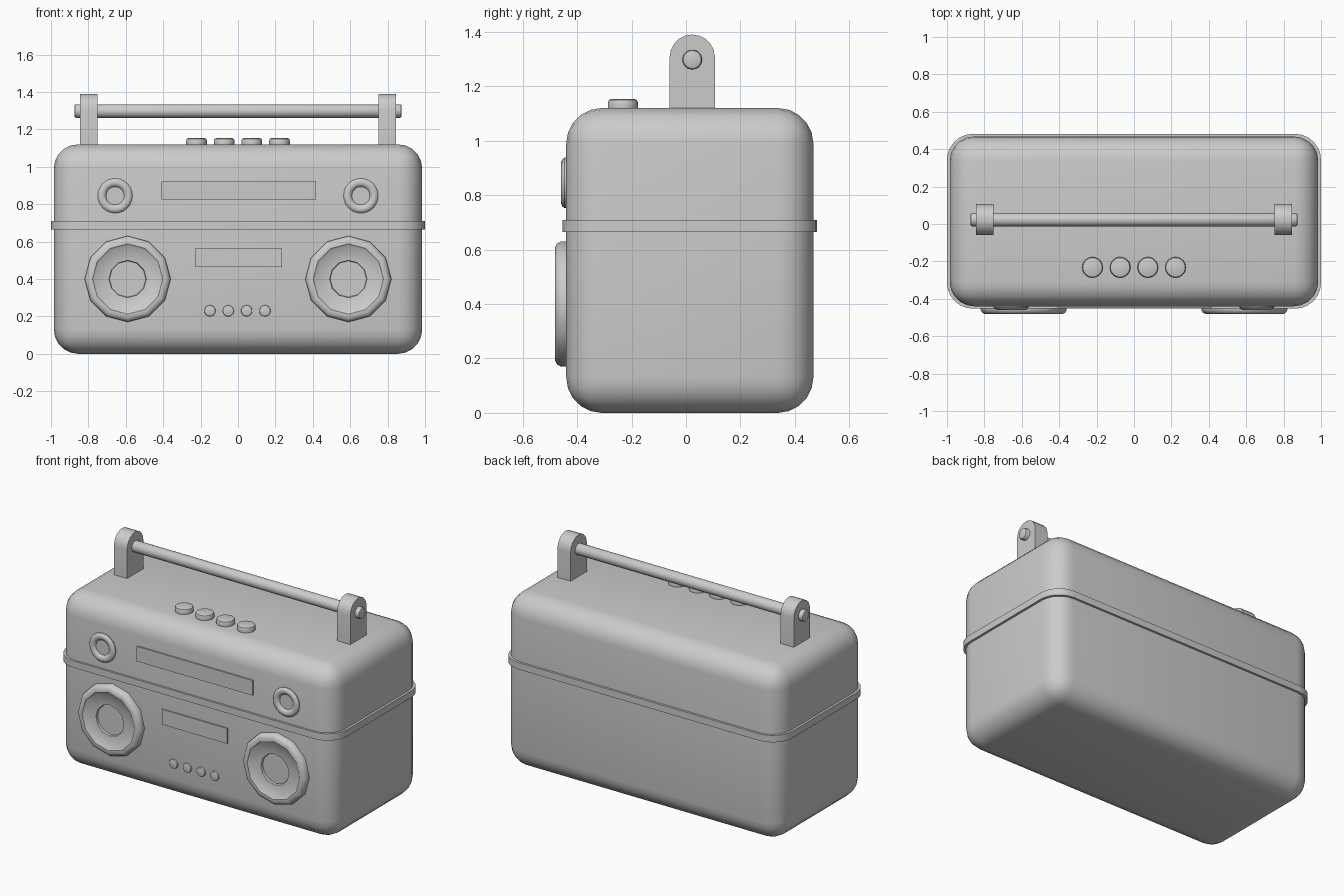
import bpy
from math import cos, pi, radians, sin
from mathutils import Matrix, Vector

cube = bpy.data.objects.get("Cube")
if cube:
    bpy.data.objects.remove(cube, do_unlink=True)

grey = bpy.data.materials.new("plain grey")
grey.use_nodes = True
colour = (0.6, 0.6, 0.6, 1)
grey.diffuse_color = colour
grey.node_tree.nodes["Principled BSDF"].inputs["Base Color"].default_value = colour


def finish(obj, name, bevel=0, segments=2, angle=35):
    obj.name = name
    obj.data.materials.append(grey)
    bpy.ops.object.select_all(action="DESELECT")
    obj.select_set(True)
    bpy.context.view_layer.objects.active = obj
    if bevel:
        mod = obj.modifiers.new("Rounded edges", "BEVEL")
        mod.width, mod.segments = bevel, segments
        mod.limit_method = "ANGLE"
        mod.angle_limit = radians(40)
        bpy.ops.object.modifier_apply(modifier=mod.name)
    bpy.ops.object.shade_smooth_by_angle(angle=radians(angle))
    return obj


def mesh_object(name, verts, faces, **kw):
    mesh = bpy.data.meshes.new(name)
    mesh.from_pydata(verts, [], faces)
    mesh.update()
    obj = bpy.data.objects.new(name, mesh)
    bpy.context.collection.objects.link(obj)
    return finish(obj, name, **kw)


def box(name, low, high, **kw):
    low, high = Vector(low), Vector(high)
    bpy.ops.mesh.primitive_cube_add(size=1)
    obj = bpy.context.object
    obj.data.transform(Matrix.Translation((low + high) / 2) @ Matrix.Diagonal((*(high - low), 1)))
    return finish(obj, name, **kw)


def rod(name, centre, radius, depth, axis, sides=32, **kw):
    bpy.ops.mesh.primitive_cylinder_add(vertices=sides, radius=radius, depth=depth)
    obj = bpy.context.object
    turn = Vector((0, 0, 1)).rotation_difference(Vector(axis)).to_matrix().to_4x4()
    obj.data.transform(Matrix.Translation(centre) @ turn)
    return finish(obj, name, **kw)


def lathe(name, x, z, profile, sides, **kw):
    """Spin (radius, y) points about a front-to-back axis."""
    verts, faces = [], []
    for r, y in profile:
        for i in range(sides):
            a = 2 * pi * i / sides
            verts.append((x + r * cos(a), y, z + r * sin(a)))
    for k in range(len(profile) - 1):
        for i in range(sides):
            j = (i + 1) % sides
            a, b = k * sides, (k + 1) * sides
            faces.append((a + i, a + j, b + j, b + i))
    faces.append(tuple((len(profile) - 1) * sides + i for i in range(sides)))
    return mesh_object(name, verts, faces, **kw)


def rounded_band(name, half_x, y0, y1, z0, z1, radius, steps=6):
    """Flat slab with rounded vertical corners."""
    corners = [(half_x - radius, y1 - radius), (radius - half_x, y1 - radius),
               (radius - half_x, y0 + radius), (half_x - radius, y0 + radius)]
    ring = []
    for q, (cx, cy) in enumerate(corners):
        for i in range(steps + 1):
            a = (q + i / steps) * pi / 2
            ring.append((cx + radius * cos(a), cy + radius * sin(a)))
    return prism(name, [(x, y, z0) for x, y in ring], Vector((0, 0, z1 - z0)))


def prism(name, ring, offset, **kw):
    n = len(ring)
    verts = list(ring) + [tuple(Vector(p) + offset) for p in ring]
    faces = [tuple(reversed(range(n))), tuple(range(n, 2 * n))]
    faces += [(i, (i + 1) % n, n + (i + 1) % n, n + i) for i in range(n)]
    return mesh_object(name, verts, faces, **kw)


# Case and the band around it
front = -0.44
box("case", (-0.985, front, 0), (0.985, 0.468, 1.12), bevel=0.13, segments=5)
rounded_band("middle_band", 1.0, -0.453, 0.482, 0.665, 0.709, 0.14)

# Front speakers and tweeters
speaker = [(0.23, front + 0.01), (0.23, -0.46), (0.222, -0.474), (0.207, -0.482),
           (0.188, -0.482), (0.178, -0.474), (0.10, -0.466), (0.097, -0.452)]
tweeter = [(0.093, front + 0.01), (0.093, -0.446), (0.086, -0.455), (0.075, -0.459),
           (0.062, -0.457), (0.052, -0.45), (0.048, -0.443)]
for side, sign in (("right", -1), ("left", 1)):
    lathe(side + "_speaker", sign * 0.59, 0.40, speaker, 12)
    lathe(side + "_tweeter", sign * 0.657, 0.845, tweeter, 24)

# Tuner display and cassette window
box("tuner_display", (-0.41, -0.449, 0.825), (0.418, -0.42, 0.922))
box("cassette_window", (-0.23, -0.449, 0.465), (0.236, -0.42, 0.563))

# Rows of buttons
for i in range(4):
    step = i - 1.5
    rod(f"top_button_{i + 1}", (step * 0.148, -0.232, 1.125), 0.055, 0.056,
        (0, 0, 1), bevel=0.012)
    rod(f"front_button_{i + 1}", (step * 0.098 - 0.003, -0.438, 0.23), 0.03, 0.026,
        (0, 1, 0), sides=24, bevel=0.006)

# Handle brackets with rounded tops
pivot, half = 0.023, 0.083
profile = [(pivot - half, 1.09), (pivot + half, 1.09)]
profile += [(pivot + half * cos(pi * i / 10), 1.307 + half * sin(pi * i / 10)) for i in range(11)]
for side, x in (("right", -0.845), ("left", 0.751)):
    prism(side + "_handle_bracket", [(x, y, z) for y, z in profile], Vector((0.094, 0, 0)))

# Carrying bar
rod("handle_bar", (0, pivot, 1.298), 0.036, 1.75, (1, 0, 0), sides=24, bevel=0.01)
